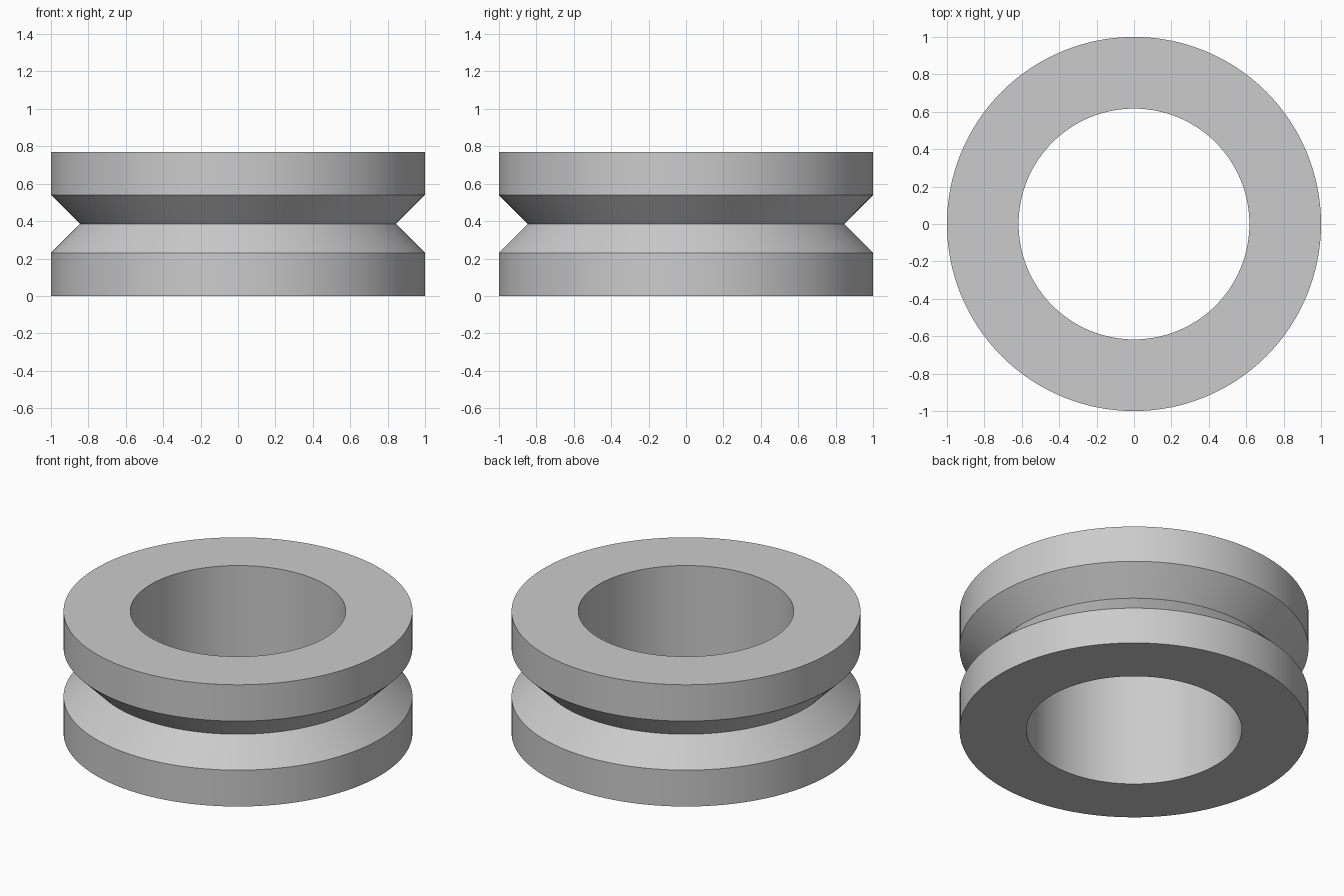
import bpy
import bmesh
from math import cos, sin, tau, radians

cube = bpy.data.objects.get("Cube")
if cube:
    bpy.data.objects.remove(cube, do_unlink=True)

SEGMENTS = 128
HEIGHT = 0.77
MIDDLE = HEIGHT / 2
BORE = 0.617
OUTER = 1.0
GROOVE_DEPTH = 0.155

# Closed cross-section (radius, height): straight bore, flat ends, V groove
profile = [
    (BORE, 0),
    (OUTER, 0),
    (OUTER, MIDDLE - GROOVE_DEPTH),
    (OUTER - GROOVE_DEPTH, MIDDLE),
    (OUTER, MIDDLE + GROOVE_DEPTH),
    (OUTER, HEIGHT),
    (BORE, HEIGHT),
]

# Plain grey material
grey = bpy.data.materials.new("plain grey")
grey.use_nodes = True
colour = (0.6, 0.6, 0.6, 1)
grey.diffuse_color = colour
grey.node_tree.nodes["Principled BSDF"].inputs["Base Color"].default_value = colour

# Grooved ring: the cross-section revolved around z
bm = bmesh.new()
rings = []
for i in range(SEGMENTS):
    a = tau * i / SEGMENTS
    rings.append([bm.verts.new((r * cos(a), r * sin(a), z)) for r, z in profile])
for i, ring in enumerate(rings):
    following = rings[(i + 1) % SEGMENTS]
    for j in range(len(profile)):
        k = (j + 1) % len(profile)
        bm.faces.new((ring[j], following[j], following[k], ring[k]))
bmesh.ops.recalc_face_normals(bm, faces=bm.faces)

mesh = bpy.data.meshes.new("grooved_ring")
bm.to_mesh(mesh)
bm.free()
mesh.materials.append(grey)
ring_object = bpy.data.objects.new("grooved_ring", mesh)
bpy.context.collection.objects.link(ring_object)

# Smooth round walls with crisp rims
bpy.ops.object.select_all(action="DESELECT")
ring_object.select_set(True)
bpy.context.view_layer.objects.active = ring_object
bpy.ops.object.shade_smooth_by_angle(angle=radians(30))
